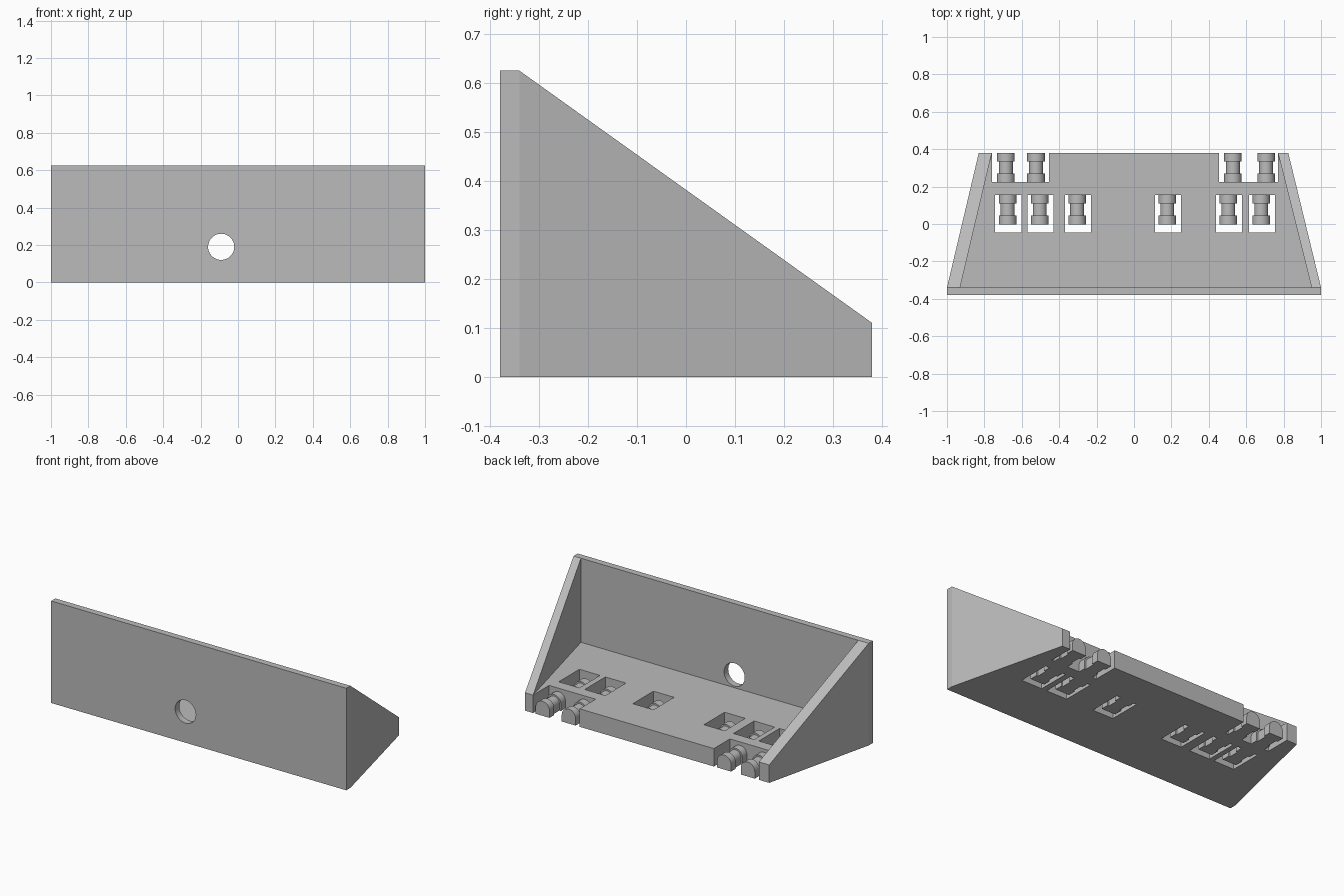
import bpy, math

cube = bpy.data.objects.get("Cube")
if cube:
    bpy.data.objects.remove(cube, do_unlink=True)

grey = bpy.data.materials.new("plain grey")
grey.use_nodes = True
GREY = (0.5, 0.5, 0.5, 1)
grey.diffuse_color = GREY
grey.node_tree.nodes["Principled BSDF"].inputs["Base Color"].default_value = GREY

FRONT, PLATE, BACK = -0.38, -0.34, 0.38
FLOOR, TOP = 0.11, 0.625


def prism(name, lower, upper):
    """Solid between two matching outlines."""
    n = len(lower)
    faces = [list(range(n))[::-1], list(range(n, 2 * n))]
    faces += [[i, (i + 1) % n, n + (i + 1) % n, n + i] for i in range(n)]
    mesh = bpy.data.meshes.new(name)
    mesh.from_pydata(list(lower) + list(upper), [], faces)
    mesh.validate()
    ob = bpy.data.objects.new(name, mesh)
    bpy.context.collection.objects.link(ob)
    mesh.materials.append(grey)
    return ob


def upright(name, outline, z0, z1):
    return prism(name, [(x, y, z0) for x, y in outline], [(x, y, z1) for x, y in outline])


def box(name, x0, x1, y0, y1, z0, z1):
    return upright(name, [(x0, y0), (x1, y0), (x1, y1), (x0, y1)], z0, z1)


def activate(ob):
    bpy.ops.object.select_all(action='DESELECT')
    ob.select_set(True)
    bpy.context.view_layer.objects.active = ob


def cut(ob, cutter):
    mod = ob.modifiers.new("cut", 'BOOLEAN')
    mod.operation, mod.solver, mod.object = 'DIFFERENCE', 'EXACT', cutter
    activate(ob)
    bpy.ops.object.modifier_apply(modifier=mod.name)
    bpy.data.objects.remove(cutter, do_unlink=True)


def smooth(ob):
    activate(ob)
    bpy.ops.object.shade_smooth_by_angle(angle=math.radians(30))


# Front plate with its round hole
plate = box("front_plate", -1, 1, FRONT, PLATE, 0, TOP)
ring = [(-0.09 + 0.07 * math.cos(a), 0.19 + 0.07 * math.sin(a))
        for a in (math.tau * i / 48 for i in range(48))]
cut(plate, prism("hole_cutter", [(x, PLATE + 0.1, z) for x, z in ring],
                 [(x, FRONT - 0.1, z) for x, z in ring]))
smooth(plate)

# Sloping side walls: outer and inner x at the front, then at the back
for name, fo, fi, bo, bi in (("left_wall", 1, 0.95, 0.825, 0.77),
                             ("right_wall", -1, -0.93, -0.83, -0.76)):
    plan = [(fo, PLATE, TOP), (bo, BACK, FLOOR), (bi, BACK, FLOOR), (fi, PLATE, TOP)]
    if fo > 0:
        plan = plan[:]
    else:
        plan = plan[::-1]
    prism(name, [(x, y, 0) for x, y, z in plan], plan)

# Floor with two notches at the back
NOTCH = 0.225
floor = upright("floor", [
    (-0.93, PLATE), (0.95, PLATE), (0.77, BACK), (0.77, NOTCH), (0.455, NOTCH),
    (0.455, BACK), (-0.455, BACK), (-0.455, NOTCH), (-0.76, NOTCH), (-0.76, BACK)],
    0, FLOOR)

# Rectangular slots through the floor
SLOT_BACK = 0.155
slots = [-0.672, -0.5, -0.3, 0.182, 0.508, 0.684]
for x in slots:
    cut(floor, box("slot_cutter", x - 0.07, x + 0.07, -0.045, SLOT_BACK, -0.1, FLOOR + 0.1))


# Spools: arched section, thick at both ends and slim in the middle
def arch(x, y, r, centre=0.042, steps=20):
    pts = [(x + r, y, 0)]
    pts += [(x + r * math.cos(math.pi * i / steps), y,
             centre + r * math.sin(math.pi * i / steps)) for i in range(steps + 1)]
    return pts + [(x - r, y, 0)]


def spool(name, x, y):
    parts = []
    for r, a, b in ((0.047, 0, 0.045), (0.037, 0.045, 0.11), (0.047, 0.11, 0.158)):
        part = prism(name, arch(x, y - a, r), arch(x, y - b, r))
        parts.append(part)
    activate(parts[0])
    for p in parts:
        p.select_set(True)
    bpy.ops.object.join()
    smooth(parts[0])


for i, x in enumerate(slots):
    spool(f"slot_spool_{i + 1}", x - 0.004, SLOT_BACK)
for i, x in enumerate((-0.685, -0.524, 0.529, 0.706)):
    spool(f"notch_spool_{i + 1}", x, BACK)
